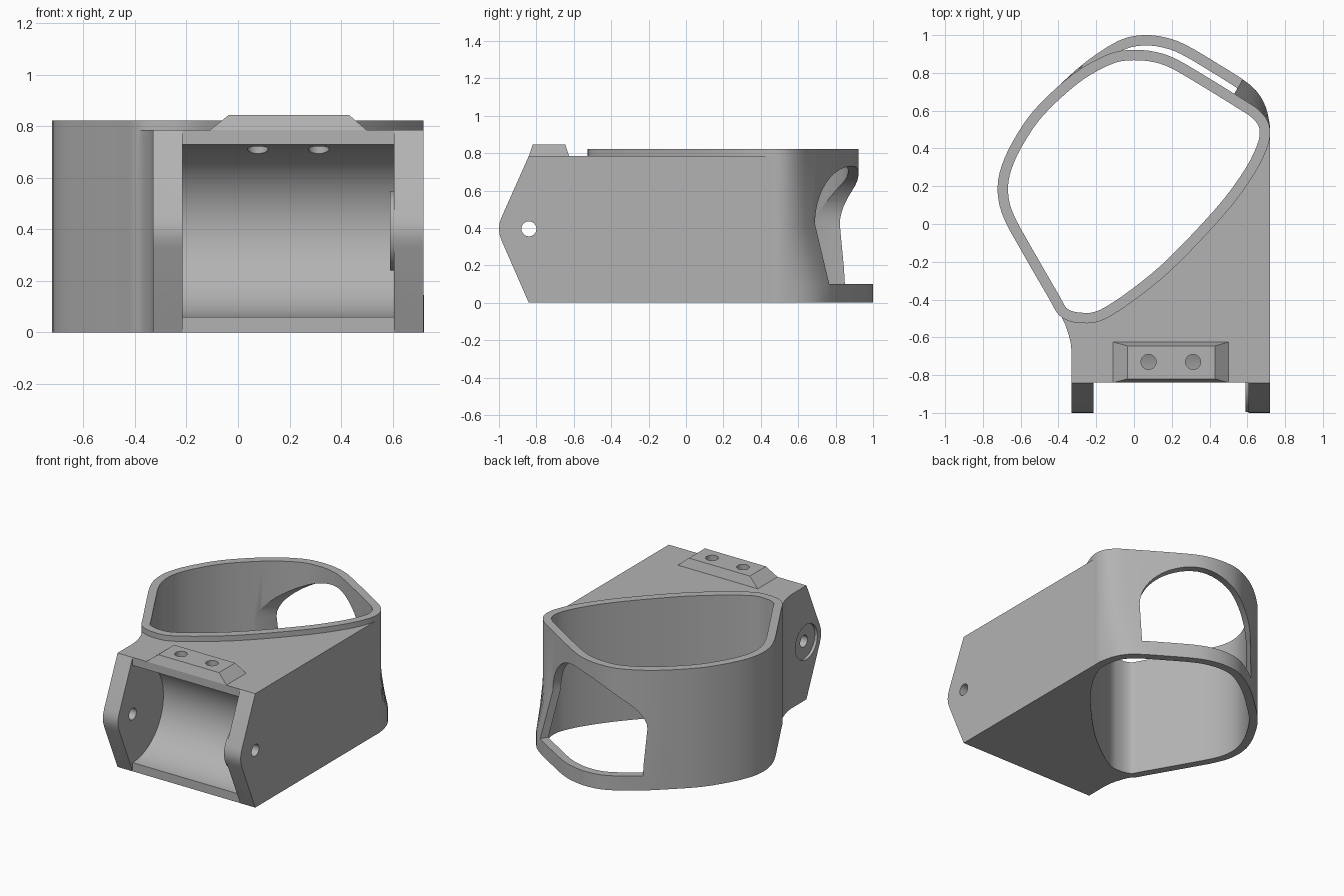
import bpy, bmesh, math
from mathutils import Vector

cube = bpy.data.objects.get("Cube")
if cube:
    bpy.data.objects.remove(cube, do_unlink=True)

grey = bpy.data.materials.new("plain grey")
grey.use_nodes = True
tone = (0.45, 0.45, 0.45, 1)
grey.diffuse_color = tone
grey.node_tree.nodes["Principled BSDF"].inputs["Base Color"].default_value = tone


def loft(name, rings):
    """Solid through matching closed rings of points."""
    bm = bmesh.new()
    rows = [[bm.verts.new(p) for p in ring] for ring in rings]
    n = len(rows[0])
    for low, high in zip(rows, rows[1:]):
        for i in range(n):
            j = (i + 1) % n
            bm.faces.new((low[i], low[j], high[j], high[i]))
    bm.faces.new(rows[0][::-1])
    bm.faces.new(rows[-1])
    bmesh.ops.recalc_face_normals(bm, faces=bm.faces)
    mesh = bpy.data.meshes.new(name)
    bm.to_mesh(mesh)
    bm.free()
    mesh.materials.append(grey)
    ob = bpy.data.objects.new(name, mesh)
    bpy.context.collection.objects.link(ob)
    return ob


def prism_z(name, pts, z0, z1):
    return loft(name, [[(x, y, z) for x, y in pts] for z in (z0, z1)])


def prism_x(name, pts, x0, x1):
    return loft(name, [[(x, y, z) for y, z in pts] for x in (x0, x1)])


def circle(a, b, r, n=48):
    return [(a + r * math.cos(2 * math.pi * i / n),
             b + r * math.sin(2 * math.pi * i / n)) for i in range(n)]


def combine(ob, tool, operation, keep=False):
    mod = ob.modifiers.new("join", 'BOOLEAN')
    mod.operation, mod.solver, mod.object = operation, 'EXACT', tool
    bpy.context.view_layer.objects.active = ob
    bpy.ops.object.modifier_apply(modifier=mod.name)
    if not keep:
        bpy.data.objects.remove(tool, do_unlink=True)


def spline(pts, steps=3):
    """Closed smooth curve through the points."""
    out, n = [], len(pts)
    for i in range(n):
        a, b, c, d = (Vector(pts[(i + k) % n]) for k in (-1, 0, 1, 2))
        for s in range(steps):
            t = s / steps
            out.append(b + (c - a) * (t / 2) + (2 * a - 5 * b + 4 * c - d) * (t * t / 2)
                       + (3 * b - a - 3 * c + d) * (t ** 3 / 2))
    return out


def inset(pts, dist):
    out = []
    for i, p in enumerate(pts):
        d = (pts[(i + 1) % len(pts)] - pts[i - 1]).normalized()
        out.append(p + Vector((-d.y, d.x, 0)) * dist)
    return out


# Sleeve outline, counter-clockwise: x, y, outward flare at the foot
outline = [(-0.40, -0.48, 0), (-0.34, -0.515, 0), (-0.27, -0.525, 0), (-0.2, -0.52, 0),
           (-0.12, -0.485, 0), (0.02, -0.39, 0), (0.18, -0.26, 0), (0.35, -0.09, 0),
           (0.52, 0.1, 0), (0.64, 0.27, 0), (0.70, 0.39, 0), (0.72, 0.47, 0),
           (0.71, 0.54, 0.01), (0.66, 0.605, 0.05), (0.57, 0.665, 0.085), (0.4, 0.77, 0.09),
           (0.23, 0.87, 0.09), (0.12, 0.91, 0.09), (0, 0.922, 0.09), (-0.12, 0.905, 0.075),
           (-0.27, 0.83, 0.035), (-0.4, 0.73, 0), (-0.54, 0.59, 0), (-0.64, 0.44, 0),
           (-0.70, 0.31, 0), (-0.722, 0.2, 0), (-0.71, 0.09, 0), (-0.67, -0.01, 0),
           (-0.62, -0.1, 0), (-0.54, -0.24, 0), (-0.45, -0.395, 0)]
out_dir = Vector((0.5, 0.866, 0))
side_dir = Vector((0.866, -0.5, 0))
curve = spline(outline)
upper = [Vector((p.x, p.y, 0)) for p in curve]
lower = [Vector((p.x, p.y, 0)) + out_dir * max(p.z, 0) for p in curve]


def sleeve(name, dist, z0, z1):
    lo, hi = inset(lower, dist), inset(upper, dist)
    levels = [(lo, z0), (lo, 0.1), (hi, 0.42), (hi, z1)]
    return loft(name, [[(p.x, p.y, z) for p in ring] for ring, z in levels])


# Wedge block with angled nose
plan = [(0.72, -1.1), (0.72, 0.465), (0.3, 0.3), (-0.25, -0.35), (-0.385, -0.49),
        (-0.365, -0.53), (-0.345, -0.59), (-0.335, -0.63), (-0.33, -0.68), (-0.33, -1.1)]
body = prism_z("bracket_body", plan, 0, 0.785)
nose = [(-0.84, -0.001), (-0.985, 0.33), (-0.997, 0.365), (-1, 0.395), (-0.997, 0.425),
        (-0.985, 0.46), (-0.84, 0.786), (1, 0.786), (1, -0.001)]
combine(body, prism_x("nose_trim", nose, -1, 1), 'INTERSECT')
combine(body, sleeve("sleeve", 0, 0, 0.822), 'UNION')
combine(body, sleeve("sleeve_bore", 0.055, -0.1, 0.95), 'DIFFERENCE')

# Round cradle between the two lugs
PY, PZ = -0.84, 0.395
gap = [(-1.2, -0.2), (PY, -0.2), (PY, 1), (-1.2, 1)]
combine(body, prism_x("lug_gap", gap, -0.215, 0.605), 'DIFFERENCE')
combine(body, prism_x("cradle_cut", circle(PY, PZ, 0.335, 96), -0.215, 0.605), 'DIFFERENCE')

# Arched opening in the back of the sleeve
mid, half, spring = -0.27, 0.385, 0.42
arch = [(mid - half, 0.1), (mid + half, 0.1)]
arch += [(mid + half * math.cos(math.pi * i / 32), spring + 0.31 * math.sin(math.pi * i / 32))
         for i in range(33)]
rings = [[tuple(side_dir * t + out_dir * d + Vector((0, 0, z))) for t, z in arch]
         for d in (0.3, 1.4)]
combine(body, loft("window_cut", rings), 'DIFFERENCE')

# Boss on the inner lug face and raised pad on top
boss = prism_x("pivot_boss", circle(PY, PZ, 0.155), 0.59, 0.606)
pad_rings = [[(x0, y0, z), (x1, y0, z), (x1, y1, z), (x0, y1, z)]
             for x0, x1, y0, y1, z in ((-0.11, 0.5, -0.84, -0.625, 0.785),
                                       (-0.035, 0.43, -0.82, -0.645, 0.845))]
pad = loft("mount_pad", pad_rings)

# Pivot holes, outer recess and screw holes
pin = prism_x("pivot_cut", circle(PY, PZ, 0.04, 32), -0.5, 1)
combine(body, pin, 'DIFFERENCE', keep=True)
combine(boss, pin, 'DIFFERENCE')
combine(body, prism_x("recess_cut", circle(PY, PZ, 0.12), -0.5, -0.31), 'DIFFERENCE')
for x in (0.077, 0.313):
    hole = prism_z("screw_cut", circle(x, -0.73, 0.04, 32), 0.5, 1)
    combine(body, hole, 'DIFFERENCE', keep=True)
    combine(pad, hole, 'DIFFERENCE')

# Smooth curved walls, sharp edges
for ob in (body, boss, pad):
    bpy.ops.object.select_all(action='DESELECT')
    ob.select_set(True)
    bpy.context.view_layer.objects.active = ob
    bpy.ops.object.shade_smooth_by_angle(angle=math.radians(25))
